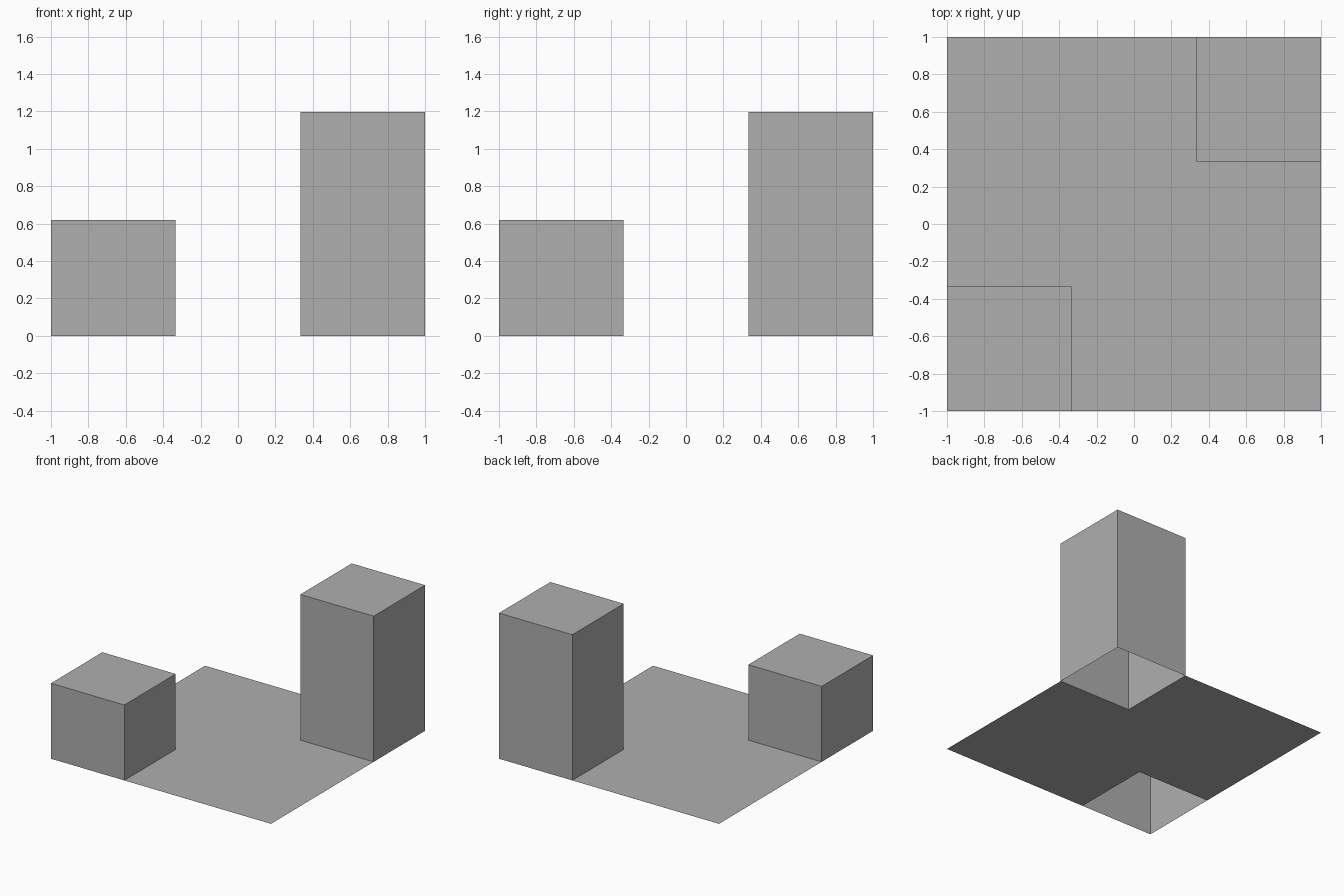
import bpy
import bmesh
from mathutils import Matrix, Vector

cube = bpy.data.objects.get("Cube")
if cube:
    bpy.data.objects.remove(cube, do_unlink=True)

# Single mid grey
GREY = (0.43, 0.43, 0.43, 1.0)
grey = bpy.data.materials.new("mid grey")
grey.use_nodes = True
grey.diffuse_color = GREY
grey.node_tree.nodes["Principled BSDF"].inputs["Base Color"].default_value = GREY

CELL = 2 / 3  # side of one of the nine floor cells


def add_object(name, bm):
    mesh = bpy.data.meshes.new(name)
    bm.to_mesh(mesh)
    bm.free()
    mesh.materials.append(grey)
    obj = bpy.data.objects.new(name, mesh)
    bpy.context.collection.objects.link(obj)


def add_block(name, side, height):
    """Open-bottomed block in the corner cell at x = y = side."""
    bm = bmesh.new()
    centre = Vector((side * CELL, side * CELL, height / 2))
    size = Matrix.Diagonal((CELL, CELL, height, 1))
    bmesh.ops.create_cube(bm, size=1, matrix=Matrix.Translation(centre) @ size)
    bottom = [f for f in bm.faces if f.normal.z < -0.5]
    bmesh.ops.delete(bm, geom=bottom, context="FACES")
    add_object(name, bm)


# Floor sheet with openings beneath the two blocks
bm = bmesh.new()
bmesh.ops.create_grid(bm, x_segments=3, y_segments=3, size=1)
openings = []
for face in bm.faces:
    c = face.calc_center_median()
    if c.x * c.y > 0.1:
        openings.append(face)
bmesh.ops.delete(bm, geom=openings, context="FACES")
add_object("floor", bm)

# Corner blocks
add_block("tall_block", 1, 1.197)
add_block("short_block", -1, 0.62)
